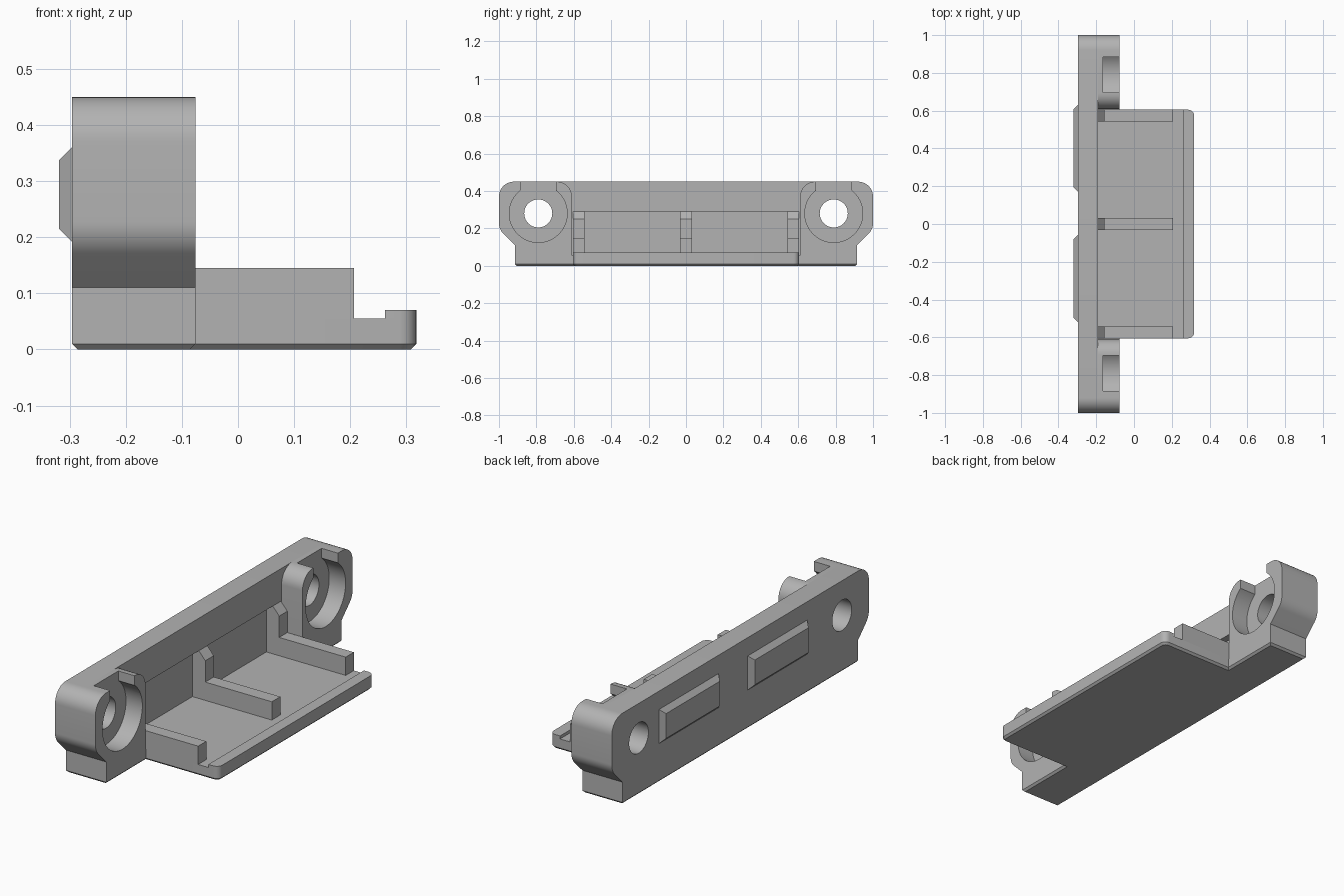
import bpy, bmesh, math
from mathutils import Vector

old = bpy.data.objects.get("Cube")
if old:
    bpy.data.objects.remove(old, do_unlink=True)

grey = bpy.data.materials.new("plain grey")
grey.use_nodes = True
COLOUR = (0.45, 0.45, 0.45, 1)
grey.diffuse_color = COLOUR
grey.node_tree.nodes["Principled BSDF"].inputs["Base Color"].default_value = COLOUR

# Main levels along x and z
BACK, WALL, LUG, FRONT = -0.296, -0.19, -0.076, 0.318
FLOOR, TOP = 0.055, 0.45
HOLE_Y, HOLE_Z = 0.79, 0.28


def arc(u, v, r, start, end, steps=10):
    """Points on a circular arc, angles in degrees."""
    angles = [math.radians(start + (end - start) * i / steps) for i in range(steps + 1)]
    return [(u + r * math.cos(a), v + r * math.sin(a)) for a in angles]


def prism(name, outline, axis, low, high, chamfer=0, side=None):
    """Extrude a 2D outline along an axis, optionally chamfering one end."""
    place = {"x": lambda u, v, w: (w, u, v),
             "y": lambda u, v, w: (u, w, v),
             "z": lambda u, v, w: (u, v, w)}[axis]
    bm = bmesh.new()
    face = bm.faces.new([bm.verts.new(place(u, v, low)) for u, v in outline])
    new = bmesh.ops.extrude_face_region(bm, geom=[face])["geom"]
    shift = Vector(place(0, 0, high - low))
    bmesh.ops.translate(bm, vec=shift, verts=[g for g in new if isinstance(g, bmesh.types.BMVert)])
    bmesh.ops.recalc_face_normals(bm, faces=bm.faces[:])
    if chamfer:
        k = "xyz".index(axis)
        rim = [e for e in bm.edges if all(abs(v.co[k] - side) < 1e-5 for v in e.verts)]
        bmesh.ops.bevel(bm, geom=rim, offset=chamfer, segments=1, affect="EDGES")
    mesh = bpy.data.meshes.new(name)
    bm.to_mesh(mesh)
    bm.free()
    mesh.materials.append(grey)
    obj = bpy.data.objects.new(name, mesh)
    bpy.context.collection.objects.link(obj)
    return obj


def rect(u0, u1, v0, v1):
    return [(u0, v0), (u1, v0), (u1, v1), (u0, v1)]


def cut(target, cutter):
    cutter.hide_render = True
    mod = target.modifiers.new("cut", "BOOLEAN")
    mod.operation = "DIFFERENCE"
    mod.solver = "EXACT"
    mod.object = cutter
    bpy.context.view_layer.objects.active = target
    bpy.ops.object.modifier_apply(modifier=mod.name)
    bpy.data.objects.remove(cutter, do_unlink=True)


def mirrored(points):
    return [(-u, v) for u, v in reversed(points)]


parts = []

# Base: wide foot under the wall plus the tray floor
tray_end = arc(FRONT - 0.03, 0.575, 0.03, 0, 90, 6)
half = tray_end + [(LUG, 0.605), (LUG, 0.915), (BACK, 0.915)]
base = prism("base", half + [(u, -v) for u, v in reversed(half)], "z", 0, FLOOR, 0.01, 0)
lip_end = tray_end + [(0.262, 0.605)]
lip = prism("tray_lip", lip_end + [(u, -v) for u, v in reversed(lip_end)], "z", FLOOR, 0.07)
parts += [base, lip]

# Outer edge of the ends: straight foot, sloped shoulder, rounded top
outer = [(0.915, FLOOR), (0.915, 0.11)] + arc(0.92, 0.228, 0.08, -45, 0) \
    + arc(0.92, TOP - 0.08, 0.08, 0, 90)

# Back wall with a long shallow pocket and two through holes
wall = prism("back_wall", outer + mirrored(outer), "x", BACK, WALL)
cut(wall, prism("pocket_cutter", rect(-0.605, 0.605, FLOOR - 0.02, 0.29), "x", -0.225, WALL + 0.1))
for s in (-1, 1):
    cut(wall, prism("hole_cutter", arc(s * HOLE_Y, HOLE_Z, 0.075, 0, 352.5, 47),
                    "x", BACK - 0.1, WALL + 0.1))
parts.append(wall)

# Screw lugs with counterbores opened at the top
lug_outline = outer + arc(0.69, TOP - 0.08, 0.08, 90, 180) + [(0.61, FLOOR)]
for s, side in ((1, "left"), (-1, "right")):
    lug = prism(side + "_lug", lug_outline if s > 0 else mirrored(lug_outline), "x", WALL, LUG)
    y = s * HOLE_Y
    cut(lug, prism("hole_cutter", arc(y, HOLE_Z, 0.075, 0, 352.5, 47), "x", WALL - 0.1, LUG + 0.1))
    cut(lug, prism("bore_cutter", arc(y, HOLE_Z, 0.155, 0, 354, 59), "x", -0.165, LUG + 0.1))
    cut(lug, prism("slot_cutter", rect(y - 0.095, y + 0.095, HOLE_Z, TOP + 0.1),
                   "x", -0.165, LUG + 0.1))
    parts.append(lug)

# Ribs: low rail along the tray with a slant-topped upright at the wall
rib_outline = [(WALL, FLOOR), (0.207, FLOOR), (0.207, 0.145), (-0.155, 0.145),
               (-0.155, 0.25), (WALL, 0.29)]
for name, y0, y1 in (("right_rib", -0.605, -0.542), ("middle_rib", -0.033, 0.033),
                     ("left_rib", 0.542, 0.605)):
    parts.append(prism(name, rib_outline, "y", y0, y1))
    # Fill the pocket behind each upright
    parts.append(prism(name + "_root", rect(-0.225, WALL, FLOOR, 0.29), "y", y0, y1))

# Raised chamfered pads on the back
for name, y0 in (("right_pad", -0.52), ("left_pad", 0.17)):
    parts.append(prism(name, rect(y0, y0 + 0.463, 0.192, 0.36), "x", -0.319, BACK, 0.023, -0.319))

# Smooth the curved faces, keep the edges sharp
bpy.ops.object.select_all(action="DESELECT")
for obj in parts:
    obj.select_set(True)
bpy.context.view_layer.objects.active = base
bpy.ops.object.shade_smooth_by_angle(angle=math.radians(30))
